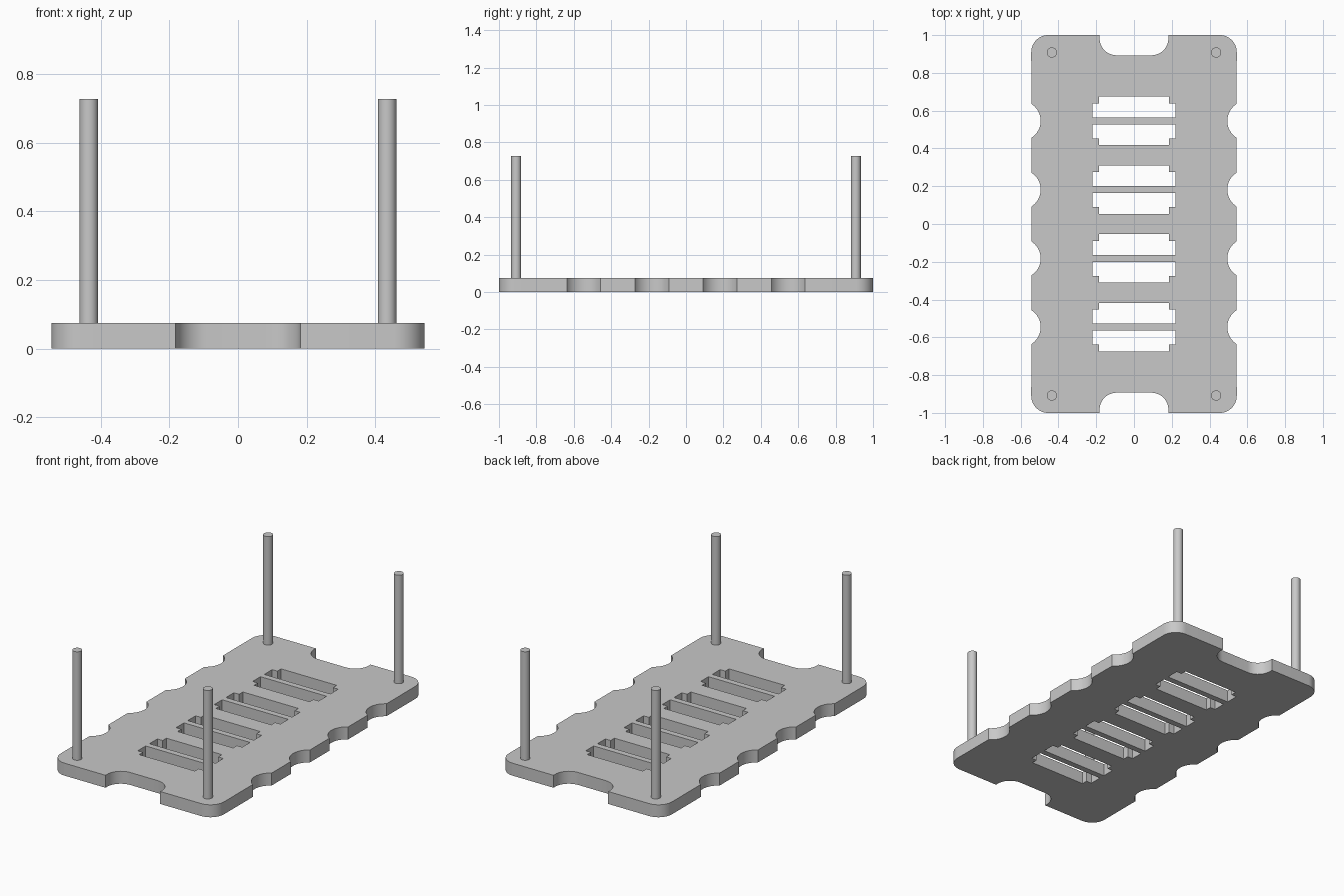
import bpy, bmesh
from math import sin, cos, radians

if "Cube" in bpy.data.objects:
    bpy.data.objects.remove(bpy.data.objects["Cube"], do_unlink=True)

HALF_W, HALF_L, THICK, TOP = 0.544, 1.0, 0.075, 0.728
ROWS = (0.182, 0.546)          # centres of side scallops and slot pairs

grey = bpy.data.materials.new("plain grey")
grey.use_nodes = True
colour = (0.58, 0.58, 0.58, 1)
grey.diffuse_color = colour
grey.node_tree.nodes["Principled BSDF"].inputs["Base Color"].default_value = colour


def arc(cx, cy, r, start, end, steps=12):
    angles = [radians(start + (end - start) * i / steps) for i in range(steps + 1)]
    return [(cx + r * cos(a), cy + r * sin(a)) for a in angles]


def flip(points, sx, sy):
    out = [(x * sx, y * sy) for x, y in points]
    return out[::-1] if sx * sy < 0 else out


def finish(obj):
    obj.data.materials.clear()
    obj.data.materials.append(grey)
    bpy.ops.object.select_all(action='DESELECT')
    obj.select_set(True)
    bpy.context.view_layer.objects.active = obj
    bpy.ops.object.shade_smooth_by_angle(angle=radians(30))


# One quarter of the outline: side scallops, rounded corner, half end notch
quarter = []
for row in ROWS:
    quarter += arc(0.6, row, 0.106, 238, 122, 16)
quarter += arc(HALF_W - 0.09, HALF_L - 0.09, 0.09, 0, 90)
quarter += [(0.182, HALF_L)] + arc(0.092, 0.983, 0.09, 0, -90)
outline = flip(quarter, 1, 1) + flip(quarter, -1, 1) + flip(quarter, -1, -1) + flip(quarter, 1, -1)

# Stepped slots, two per row with a thin bar between them
slot = [(0.22, 0.018), (0.22, 0.093), (0.185, 0.093), (0.185, 0.129)]
slot += [(-x, y) for x, y in reversed(slot)]
loops = [outline]
for row in ROWS:
    for side in (1, -1):
        for half in (1, -1):
            loops.append([(x, side * row + half * y) for x, y in slot])

# Base plate: filled outline with holes, extruded
curve = bpy.data.curves.new("plate_profile", 'CURVE')
curve.dimensions = '2D'
curve.fill_mode = 'BOTH'
curve.extrude = THICK / 2
for loop in loops:
    spline = curve.splines.new('POLY')
    spline.points.add(len(loop) - 1)
    for point, (x, y) in zip(spline.points, loop):
        point.co = (x, y, 0, 1)
    spline.use_cyclic_u = True
profile = bpy.data.objects.new("plate_profile", curve)
bpy.context.collection.objects.link(profile)
bpy.context.view_layer.update()
mesh = bpy.data.meshes.new_from_object(profile.evaluated_get(bpy.context.evaluated_depsgraph_get()))
bpy.data.objects.remove(profile, do_unlink=True)
bm = bmesh.new()
bm.from_mesh(mesh)
bmesh.ops.remove_doubles(bm, verts=bm.verts, dist=0.0001)
bmesh.ops.recalc_face_normals(bm, faces=bm.faces)
bmesh.ops.translate(bm, verts=bm.verts, vec=(0, 0, THICK / 2))
bm.to_mesh(mesh)
bm.free()
plate = bpy.data.objects.new("base_plate", mesh)
bpy.context.collection.objects.link(plate)
finish(plate)

# Corner posts
for y, end in ((-0.908, "front"), (0.908, "back")):
    for x, side in ((0.435, "left"), (-0.435, "right")):
        bpy.ops.mesh.primitive_cylinder_add(vertices=32, radius=0.027, depth=TOP - THICK,
                                            location=(x, y, (TOP + THICK) / 2))
        post = bpy.context.object
        post.name = f"{end}_{side}_post"
        finish(post)
